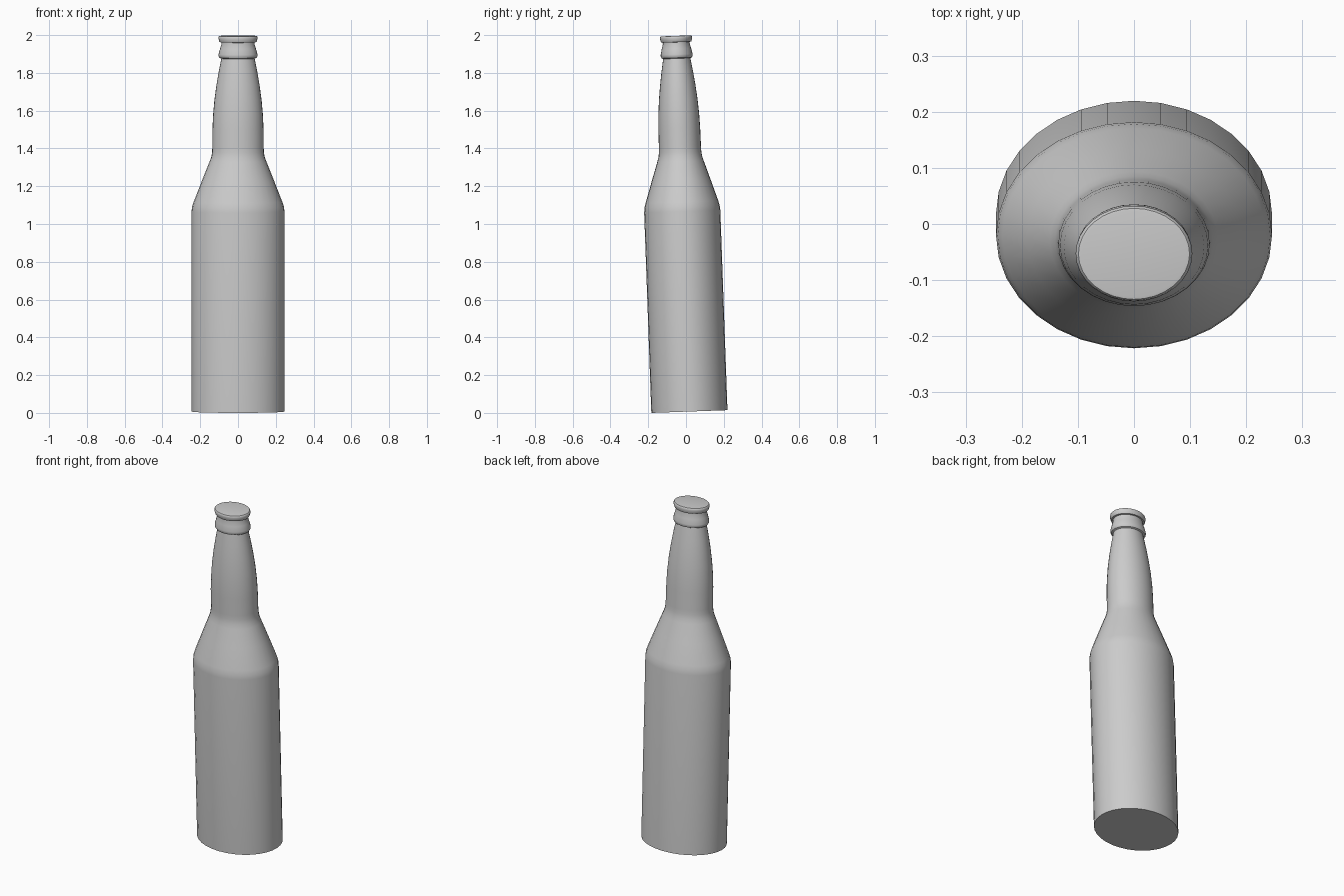
import bpy, bmesh, math

SIDES = 32
DEPTH_RATIO = 0.82           # the cross-section is oval
LEAN = math.radians(2.05)    # the bottle leans towards the front
BASE = (0, 0.018, 0.0072)

cube = bpy.data.objects.get("Cube")
if cube:
    bpy.data.objects.remove(cube, do_unlink=True)


def lathe(name, profile):
    """Revolve (radius, height) points; points of zero radius close the ends."""
    bm = bmesh.new()
    verts = [bm.verts.new((r, 0, z)) for r, z in profile]
    edges = [bm.edges.new(pair) for pair in zip(verts, verts[1:])]
    bmesh.ops.spin(bm, geom=verts + edges, cent=(0, 0, 0), axis=(0, 0, 1),
                   angle=math.tau, steps=SIDES)
    bmesh.ops.remove_doubles(bm, verts=bm.verts, dist=0.0005)
    bmesh.ops.scale(bm, vec=(1, DEPTH_RATIO, 1), verts=bm.verts)
    bmesh.ops.recalc_face_normals(bm, faces=bm.faces)
    # Make sure the open shells face outwards
    side = max(bm.faces, key=lambda f: f.calc_center_median().xy.length)
    if side.normal.xy.dot(side.calc_center_median().xy) < 0:
        bmesh.ops.reverse_faces(bm, faces=bm.faces)
    mesh = bpy.data.meshes.new(name)
    bm.to_mesh(mesh)
    bm.free()
    obj = bpy.data.objects.new(name, mesh)
    bpy.context.collection.objects.link(obj)
    obj.location = BASE
    obj.rotation_euler.x = LEAN
    bpy.ops.object.select_all(action='DESELECT')
    obj.select_set(True)
    bpy.context.view_layer.objects.active = obj
    bpy.ops.object.shade_smooth_by_angle(angle=math.radians(35))
    return obj


# Base, straight body, shoulder, tapering neck and flared collar
lathe("bottle", [
    (0, 0), (0.246, 0), (0.246, 1.06), (0.243, 1.085), (0.235, 1.11),
    (0.19, 1.225), (0.15, 1.325), (0.141, 1.35), (0.137, 1.375),
    (0.136, 1.40), (0.135, 1.5), (0.132, 1.57), (0.125, 1.65),
    (0.114, 1.73), (0.102, 1.80), (0.088, 1.87),
    (0.098, 1.874), (0.103, 1.883), (0.103, 1.892),
    (0.095, 1.922), (0.087, 1.947), (0.087, 1.956),
])

# Closed cap with a rounded rim
lathe("cap", [
    (0.087, 1.956), (0.097, 1.957), (0.1, 1.963), (0.104, 1.978),
    (0.102, 1.986), (0.099, 1.989), (0.093, 1.990), (0, 1.990),
])
